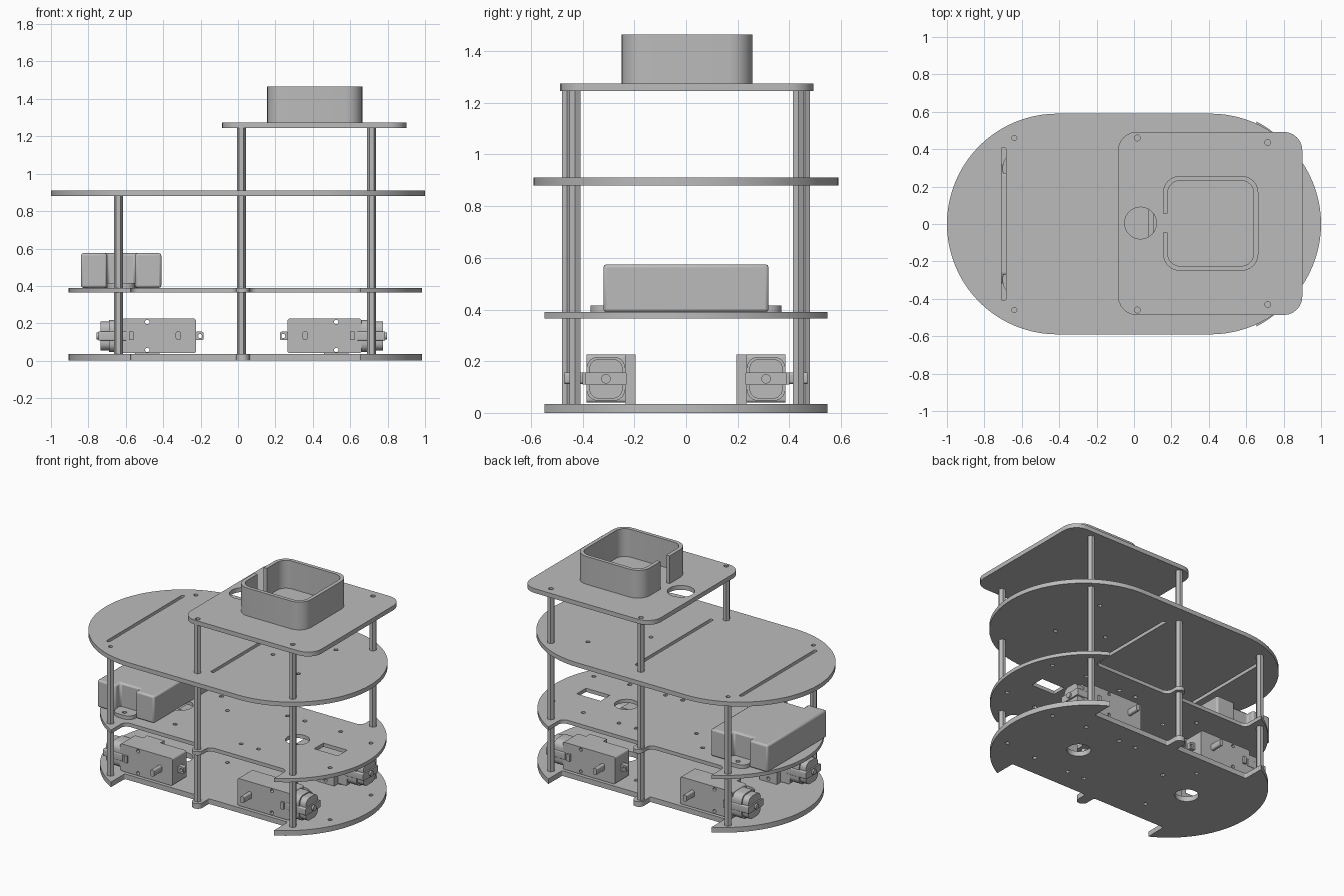
import bpy, bmesh, math
from mathutils import Vector

if "Cube" in bpy.data.objects:
    bpy.data.objects.remove(bpy.data.objects["Cube"])

grey = bpy.data.materials.new("plain_grey")
grey.use_nodes = True
grey.diffuse_color = (0.5, 0.5, 0.5, 1)
grey.node_tree.nodes["Principled BSDF"].inputs["Base Color"].default_value = (0.5, 0.5, 0.5, 1)


def arc(cx, cy, r, a0, a1, n=12):
    """Points along an arc, angles in degrees."""
    angles = [math.radians(a0 + (a1 - a0) * i / n) for i in range(n + 1)]
    return [(cx + r * math.cos(a), cy + r * math.sin(a)) for a in angles]


def circle(cx, cy, r, n=24):
    return arc(cx, cy, r, 0, 360, n)[:-1]


def rect(x0, x1, y0, y1):
    x0, x1 = sorted((x0, x1))
    return [(x0, y0), (x1, y0), (x1, y1), (x0, y1)]


def rounded(points, radii):
    """Round each corner of a polygon by its own radius."""
    out = []
    for i, p in enumerate(points):
        r = radii[i] if isinstance(radii, list) else radii
        p = Vector(p)
        a = Vector(points[i - 1]) - p
        b = Vector(points[(i + 1) % len(points)]) - p
        if r == 0:
            out.append(tuple(p))
            continue
        d = r / math.tan(a.angle(b) / 2)
        s, e = p + a.normalized() * d, p + b.normalized() * d
        c = p + (a.normalized() + b.normalized()).normalized() * math.hypot(d, r)
        a0 = math.atan2(s.y - c.y, s.x - c.x)
        sweep = math.remainder(math.atan2(e.y - c.y, e.x - c.x) - a0, math.tau)
        out += arc(c.x, c.y, r, math.degrees(a0), math.degrees(a0 + sweep), 6)
    return out


def prism(name, loops, low, high, axis="z", bevel=0):
    """Extrude an outline with holes along one axis."""
    curve = bpy.data.curves.new(name, "CURVE")
    curve.dimensions, curve.fill_mode = "2D", "BOTH"
    curve.extrude = abs(high - low) / 2
    for loop in loops:
        spline = curve.splines.new("POLY")
        spline.points.add(len(loop) - 1)
        for point, (u, v) in zip(spline.points, loop):
            point.co = (u, v, 0, 1)
        spline.use_cyclic_u = True
    temp = bpy.data.objects.new(name + "_outline", curve)
    bpy.context.collection.objects.link(temp)
    graph = bpy.context.evaluated_depsgraph_get()
    mesh = bpy.data.meshes.new_from_object(temp.evaluated_get(graph))
    bpy.data.objects.remove(temp)
    bpy.data.curves.remove(curve)

    bm = bmesh.new()
    bm.from_mesh(mesh)
    mid = (low + high) / 2
    for v in bm.verts:
        a, b, c = v.co.x, v.co.y, v.co.z + mid
        v.co = {"z": (a, b, c), "y": (a, c, b), "x": (c, a, b)}[axis]
    bmesh.ops.remove_doubles(bm, verts=bm.verts, dist=0.0001)
    bmesh.ops.dissolve_limit(bm, angle_limit=0.01, verts=bm.verts, edges=bm.edges)
    bmesh.ops.recalc_face_normals(bm, faces=bm.faces)
    bm.to_mesh(mesh)
    bm.free()
    mesh.materials.clear()
    mesh.materials.append(grey)
    mesh.shade_smooth()
    mesh.set_sharp_from_angle(angle=math.radians(30))
    mesh.name = name
    obj = bpy.data.objects.new(name, mesh)
    bpy.context.collection.objects.link(obj)
    if bevel:
        mod = obj.modifiers.new("soft_edges", "BEVEL")
        mod.width, mod.segments, mod.limit_method = bevel, 2, "ANGLE"
    return obj


# Lower decks: round ends, wheel notches and a post tab on each side
def deck_outline(fillet):
    mid, notch, inner = 0.04, 0.615, 0.4
    side = [(mid + notch, inner), (0.061, inner)]
    side = [(mid + notch, 0.56)] + side + [(0.061, 0.47), (-0.011, 0.47)]
    side += [(-0.011, inner), (mid - notch, inner), (mid - notch, 0.56)]
    side = rounded(side, [0, fillet, fillet, 0, 0, fillet, fillet, 0])[1:-1]
    at = next(i for i, p in enumerate(side) if abs(p[1] - 0.47) < 1e-4)
    side[at:at + 2] = arc(0.025, 0.47, 0.036, 0, 180)
    end = arc(mid + 0.325, 0, 0.62, 0, 62, 20)
    other = [(2 * mid - x, y) for x, y in reversed(end)]
    half = end + side + other
    return half + [(x, -y) for x, y in reversed(half[1:-1])]


small = [(x, y) for x in (-0.3, 0.2, 0.33, 0.6) for y in (-0.25, 0.25)]
screw_holes = [circle(x, y, 0.014, 12) for x, y in small + [(0.85, 0.22), (0.85, -0.22), (-0.15, 0.1)]]
big_holes = [circle(x, 0, 0.075, 32) for x in (-0.43, 0.45)]
prism("base_deck", [deck_outline(0.01)] + big_holes + screw_holes, 0, 0.035)
prism("middle_deck", [deck_outline(0.04)] + big_holes + screw_holes
      + [rect(0.61, 0.79, -0.05, 0.05)], 0.365, 0.39)

# Long upper deck with two slots
stadium = arc(0.41, 0, 0.59, -90, 90, 40) + arc(-0.41, 0, 0.59, 90, 270, 40)
slots = [rounded(rect(x - 0.012, x + 0.012, -0.41, 0.41), 0.011) for x in (-0.697, 0.09)]
deck_holes = [circle(x, y, 0.014, 12) for x, y in
              [(-0.64, 0.46), (-0.64, -0.46), (0.25, 0.02), (0.54, -0.12), (0.53, 0.3)]]
prism("upper_deck", [stadium] + slots + deck_holes, 0.88, 0.91)

# Top deck and its open tray with a cable gap
post_spots = [(0.018, 0.46), (0.018, -0.46), (0.715, 0.435), (0.715, -0.43)]
prism("top_deck", [rounded(rect(-0.085, 0.9, -0.487, 0.493), 0.1), circle(0.035, 0.005, 0.085, 32)]
      + [circle(x, y, 0.016, 12) for x, y in post_spots], 1.245, 1.275)
outer = rounded(rect(0.155, 0.665, -0.25, 0.257), 0.09)
inner = rounded(rect(0.18, 0.64, -0.225, 0.232), 0.067)
# the last corner ends on the gap side, so both loops run from gap edge to gap edge
wall = [(0.155, -0.045)] + outer + [(0.155, 0.055), (0.18, 0.055)]
wall += inner[::-1] + [(0.18, -0.045)]
prism("tray_wall", [wall], 1.275, 1.465)

# Hexagonal posts between the decks
for x, y in post_spots + [(-0.64, 0.46), (-0.64, -0.46)]:
    levels = [0.035, 0.365, 0.39, 0.88] + ([0.91, 1.245] if x > -0.5 else [])
    for low, high in zip(levels[::2], levels[1::2]):
        prism("post", [circle(x, y, 0.024, 6)], low, high)

# Battery box with a recessed mounting ear on each long side
recess = [(-0.55, -0.32), (-0.55, -0.27), (-0.7, -0.27), (-0.7, -0.32)]
body = [(-0.84, -0.32), (-0.84, 0.32)] + [(x, -y) for x, y in recess[::-1]]
body += [(-0.41, 0.32), (-0.41, -0.32)] + recess
prism("battery_box", [body], 0.39, 0.575, bevel=0.012)
for s in (-1, 1):
    ear = [(-0.7, s * 0.265), (-0.55, s * 0.265)]
    ear += [(x, s * y) for x, y in arc(-0.605, 0.315, 0.055, 0, 90, 6) + arc(-0.645, 0.315, 0.055, 90, 180, 6)]
    prism("battery_ear", [ear, circle(-0.625, s * 0.33, 0.015, 12)], 0.39, 0.415)


# Geared motors, one at each wheel corner
def motor(sx, sy):
    def X(x):
        return 0.02 + sx * x

    def px(points):
        return [(X(x), z) for x, z in points]

    name = ("left" if sx > 0 else "right") + ("_back_" if sy > 0 else "_front_")
    bolts = [px(circle(0.505, z, 0.012, 12)) for z in (0.058, 0.207)]
    case = rounded(rect(0.245, 0.64, 0.04, 0.225), 0.012)
    prism(name + "gearbox", [px(case)] + bolts, sy * 0.235, sy * 0.385, "y")
    prism(name + "bracket", [px(rect(0.44, 0.57, 0.035, 0.225))] + bolts, sy * 0.195, sy * 0.235, "y")
    lug = rounded(rect(0.205, 0.25, 0.11, 0.155), 0.008)
    prism(name + "lug", [px(lug), px(circle(0.222, 0.132, 0.011, 12))], sy * 0.295, sy * 0.325, "y")
    shaft = rounded(rect(0.325, 0.353, 0.112, 0.157), 0.011)
    prism(name + "axle", [px(shaft)], sy * 0.385, sy * 0.47, "y")
    prism(name + "peg", [px(rect(0.58, 0.602, 0.11, 0.157))], sy * 0.385, sy * 0.4, "y")
    # can, end cap, strap and bearing
    cy = sy * 0.31
    for part, hw, hh, r, x0, x1 in [("can", 0.075, 0.085, 0.045, 0.64, 0.71),
                                    ("end_cap", 0.065, 0.077, 0.04, 0.71, 0.755),
                                    ("strap", 0.081, 0.024, 0.006, 0.62, 0.765),
                                    ("bearing", 0.018, 0.018, 0.017, 0.765, 0.777)]:
        shape = rounded(rect(cy - hw, cy + hw, 0.132 - hh, 0.132 + hh), r)
        prism(name + part, [shape], X(x0), X(x1), "x")


for sx in (-1, 1):
    for sy in (-1, 1):
        motor(sx, sy)
